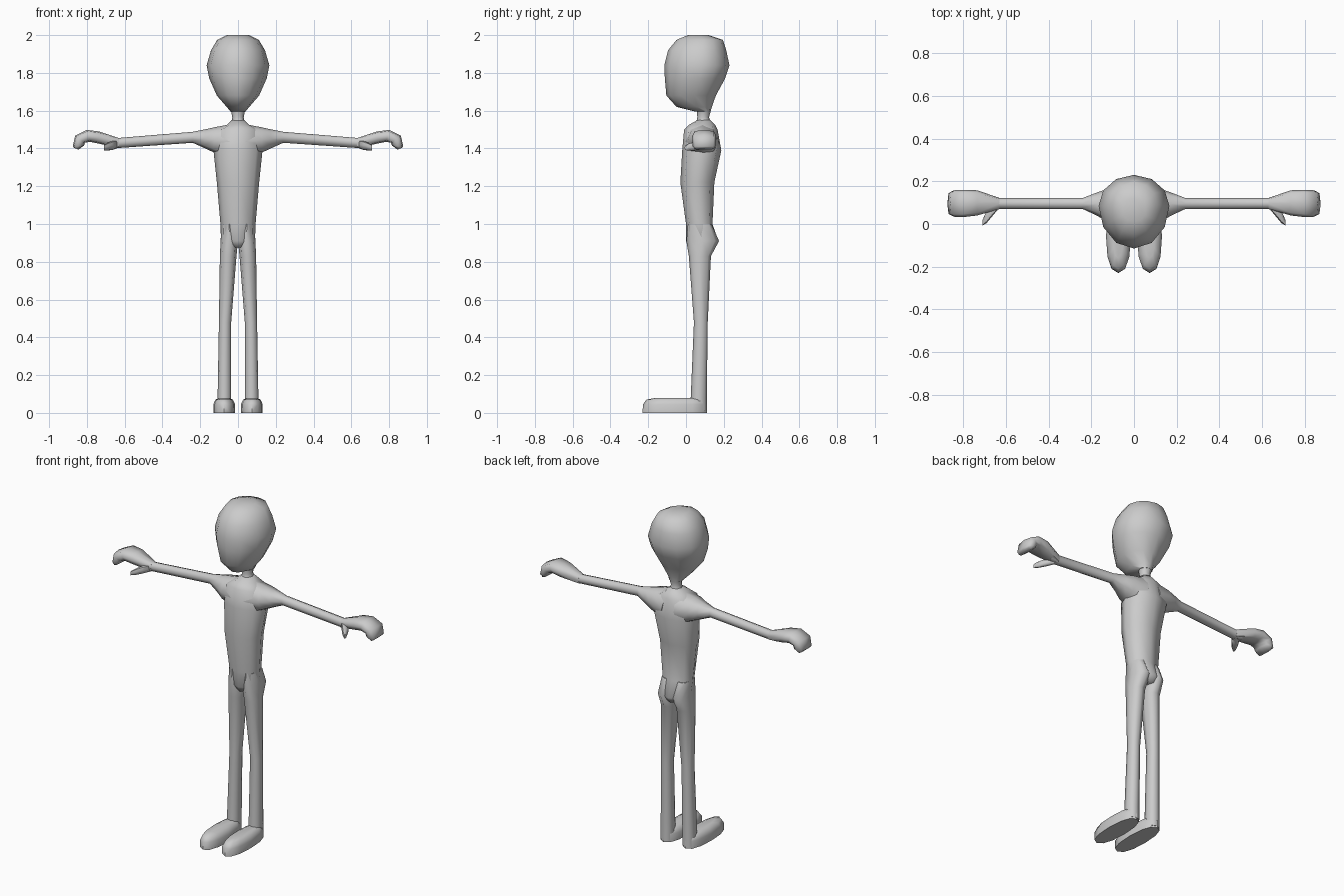
import bpy, bmesh, math


def power(v, p):
    return math.copysign(abs(v) ** p, v)


def loft(name, rings, sides=8, square=1.0, widest=0.5, mirror=False, angle=60):
    """Skin rings given as (xa, za, xb, zb, y0, y1): two ends in the xz plane plus the y extent."""
    bm = bmesh.new()
    loops = []
    for xa, za, xb, zb, y0, y1 in rings:
        yc = y0 + (y1 - y0) * widest
        loop = []
        for i in range(sides):
            t = 2 * math.pi * i / sides
            c, s = power(math.cos(t), square), power(math.sin(t), square)
            f = (1 + c) / 2
            y = yc + s * ((y1 - yc) if s > 0 else (yc - y0))
            loop.append(bm.verts.new((xa + (xb - xa) * f, y, za + (zb - za) * f)))
        loops.append(loop)
    for a, b in zip(loops, loops[1:]):
        for i in range(sides):
            j = (i + 1) % sides
            bm.faces.new((a[i], a[j], b[j], b[i]))
    bm.faces.new(loops[0])
    bm.faces.new(loops[-1])
    bmesh.ops.recalc_face_normals(bm, faces=bm.faces)
    mesh = bpy.data.meshes.new(name)
    bm.to_mesh(mesh)
    bm.free()
    ob = bpy.data.objects.new(name, mesh)
    bpy.context.collection.objects.link(ob)
    if mirror:
        ob.modifiers.new("mirror", 'MIRROR')
    bpy.ops.object.select_all(action='DESELECT')
    ob.select_set(True)
    bpy.context.view_layer.objects.active = ob
    bpy.ops.object.shade_smooth_by_angle(angle=math.radians(angle))
    return ob


def level(rows):
    """Horizontal centred rings from (z, half width, y0, y1)."""
    return [(-w, z, w, z, y0, y1) for z, w, y0, y1 in rows]


def flat(rows):
    """Horizontal off-centre rings from (z, x0, x1, y0, y1)."""
    return [(x0, z, x1, z, y0, y1) for z, x0, x1, y0, y1 in rows]


# Egg-shaped head, pointed towards the face
loft("head", level([
    (2.0, .06, .01, .12), (1.975, .11, -.05, .195), (1.92, .143, -.095, .213),
    (1.84, .166, -.115, .23), (1.77, .152, -.112, .207), (1.68, .112, -.104, .158),
    (1.62, .06, -.05, .137), (1.595, .04, .05, .13)]), sides=12, widest=.58)

# Neck
loft("neck", level([(1.64, .05, .05, .14), (1.595, .036, .058, .13), (1.565, .03, .06, .122),
                    (1.54, .035, .055, .13), (1.50, .06, .03, .15)]))

# Torso with hips
loft("torso", level([
    (1.55, .032, .06, .128), (1.525, .06, .015, .155), (1.50, .115, -.01, .167),
    (1.39, .13, -.02, .187), (1.22, .112, -.03, .15), (1.0, .093, 0, .14),
    (.91, .09, 0, .172), (.875, .05, .02, .15)]), square=.85)

# Legs
loft("leg", flat([
    (1.0, .005, .088, .01, .135), (.91, 0, .092, .002, .175), (.83, .008, .096, .015, .132),
    (.48, .036, .101, .042, .115), (.08, .036, .108, .025, .11), (.01, .036, .108, .025, .11)]),
    square=.85, mirror=True)

# Feet with flat soles
loft("foot", flat([
    (0, .017, .13, -.23, .11), (.045, .015, .131, -.228, .11),
    (.07, .028, .12, -.21, .105), (.08, .05, .098, -.16, .06)]),
    sides=12, square=.85, widest=.5, mirror=True)

# Arms, tapering out of the shoulders
loft("arm", [
    (.03, 1.53, .05, 1.34, -.005, .175), (.12, 1.513, .13, 1.38, .01, .165),
    (.17, 1.502, .18, 1.403, .04, .147), (.24, 1.488, .24, 1.43, .07, .122),
    (.64, 1.455, .64, 1.402, .07, .122), (.67, 1.463, .68, 1.41, .065, .128)],
    square=.85, mirror=True)

# Hands with curled fingers
loft("hand", [
    (.63, 1.455, .63, 1.403, .07, .122), (.735, 1.49, .735, 1.425, .04, .158),
    (.80, 1.498, .785, 1.435, .033, .16), (.862, 1.468, .81, 1.43, .032, .16),
    (.875, 1.41, .815, 1.415, .035, .157), (.865, 1.402, .845, 1.394, .045, .145)],
    square=.65, mirror=True)

# Thumbs: a short loft along x, sheared forward in y
thumb = loft("thumb", [
    (.64, 1.445, .64, 1.40, .065, .115), (.665, 1.44, .665, 1.392, .035, .10),
    (.69, 1.43, .69, 1.389, .005, .065), (.71, 1.418, .71, 1.39, -.008, .018)],
    square=.8, mirror=True)
